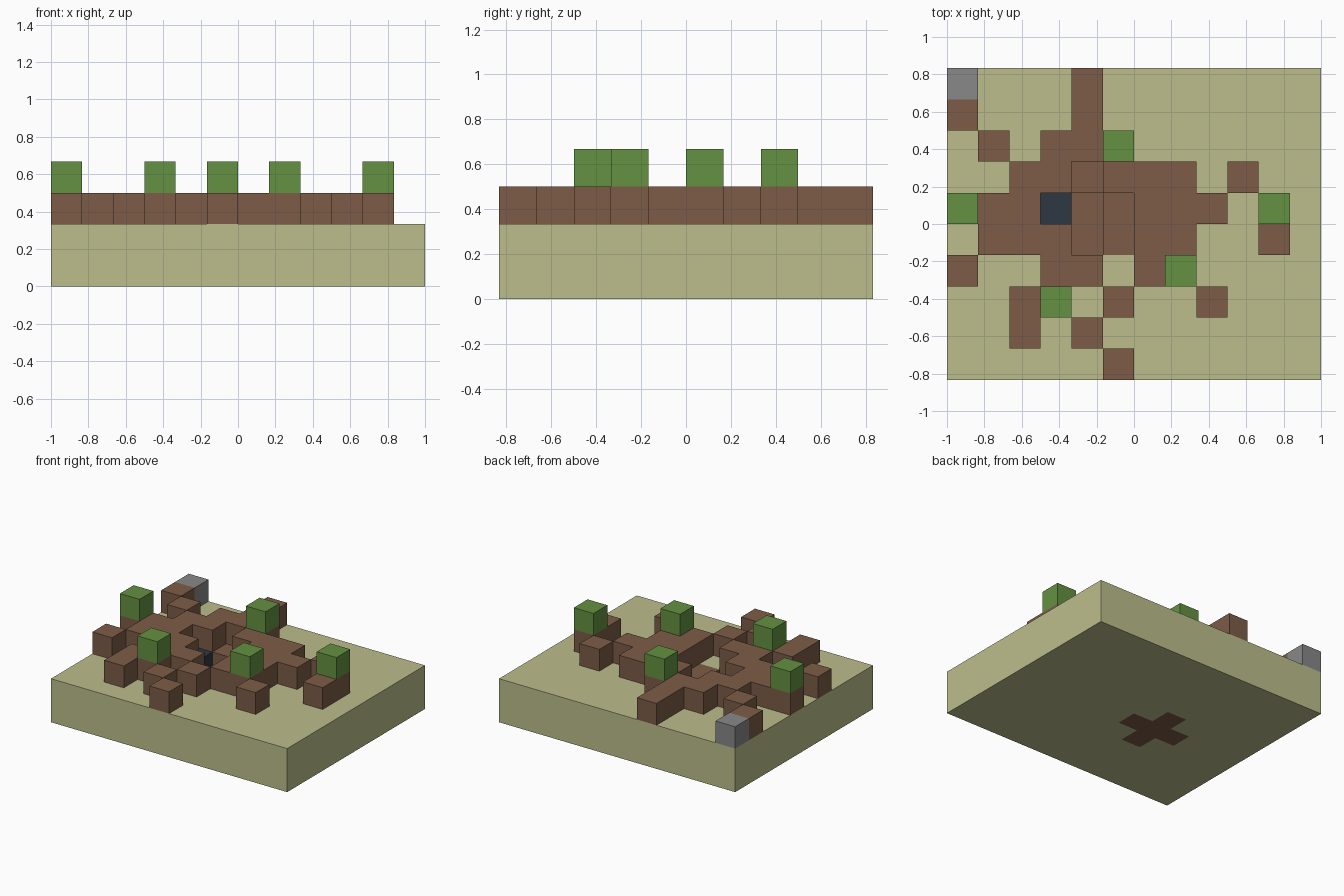
import bpy, bmesh
from mathutils import Vector

old = bpy.data.objects.get("Cube")
if old:
    bpy.data.objects.remove(old, do_unlink=True)

CELL = 1 / 6
# Ground plan, back row first: d soil block, t soil block with shrub,
# s stone, w sunken dark block, l soil ledge, p deep pit
PLAN = [
    "s...d.......",
    "d...d.......",
    ".d.ddt......",
    "..ddlddd.d..",
    "tddwplddd.t.",
    ".dddpldd..d.",
    "d..dd.dt....",
    "..dt.d..d...",
    "..d.d.......",
    ".....d......",
]
ROWS, COLS = len(PLAN), len(PLAN[0])
PIT = (4, 5)  # column and row at the middle of the soil core

COLOURS = {
    "sand": (188, 190, 139),
    "soil": (125, 92, 71),
    "leaf_green": (100, 145, 65),
    "stone_grey": (136, 136, 136),
    "dark_slate": (45, 56, 68),
}


def linear(v):
    v /= 255
    return v / 12.92 if v <= 0.04045 else ((v + 0.055) / 1.055) ** 2.4


def make_material(name, rgb):
    mat = bpy.data.materials.new(name)
    mat.use_nodes = True
    colour = (*[linear(v) for v in rgb], 1)
    mat.diffuse_color = colour
    mat.node_tree.nodes["Principled BSDF"].inputs["Base Color"].default_value = colour
    return mat


# Fill the cells with named parts
cells = {}
for row, line in enumerate(PLAN):
    for col, mark in enumerate(line):
        core = abs(col - PIT[0]) + abs(row - PIT[1]) <= 1
        # two ground layers, opened at the pit
        cells[col, row, 0] = "pit_soil" if core else "ground_slab"
        if mark == "w":
            cells[col, row, 1] = "sunken_block"
        elif mark != "p":
            cells[col, row, 1] = "pit_soil" if core or mark == "l" else "ground_slab"
        # raised blocks and shrubs
        if mark in "dt":
            cells[col, row, 2] = "soil_blocks"
        elif mark == "s":
            cells[col, row, 2] = "stone_block"
        if mark == "t":
            cells[col, row, 3] = "shrubs"

PARTS = {
    "ground_slab": "sand",
    "pit_soil": "soil",
    "soil_blocks": "soil",
    "stone_block": "stone_grey",
    "sunken_block": "dark_slate",
    "shrubs": "leaf_green",
}


def build_part(name, material):
    """Join all cells of one part, keeping only the exposed faces."""
    bm = bmesh.new()
    for (col, row, layer), part in cells.items():
        if part != name:
            continue
        centre = Vector((col + 0.5 - COLS / 2, ROWS / 2 - row - 0.5, layer + 0.5))
        for axis in range(3):
            for sign in (-1, 1):
                step = [0, 0, 0]
                step[axis] = sign
                if (col + step[0], row - step[1], layer + step[2]) in cells:
                    continue
                n = Vector(step)
                u = Vector((n.y, n.z, n.x))
                v = n.cross(u)
                corners = [centre + (n + u * a + v * b) / 2
                           for a, b in ((-1, -1), (1, -1), (1, 1), (-1, 1))]
                bm.faces.new([bm.verts.new(c * CELL) for c in corners])
    bmesh.ops.remove_doubles(bm, verts=bm.verts, dist=CELL / 100)
    bm.normal_update()
    mesh = bpy.data.meshes.new(name)
    bm.to_mesh(mesh)
    bm.free()
    mesh.materials.append(material)
    bpy.context.collection.objects.link(bpy.data.objects.new(name, mesh))


materials = {name: make_material(name, rgb) for name, rgb in COLOURS.items()}
for part_name, colour_name in PARTS.items():
    build_part(part_name, materials[colour_name])
